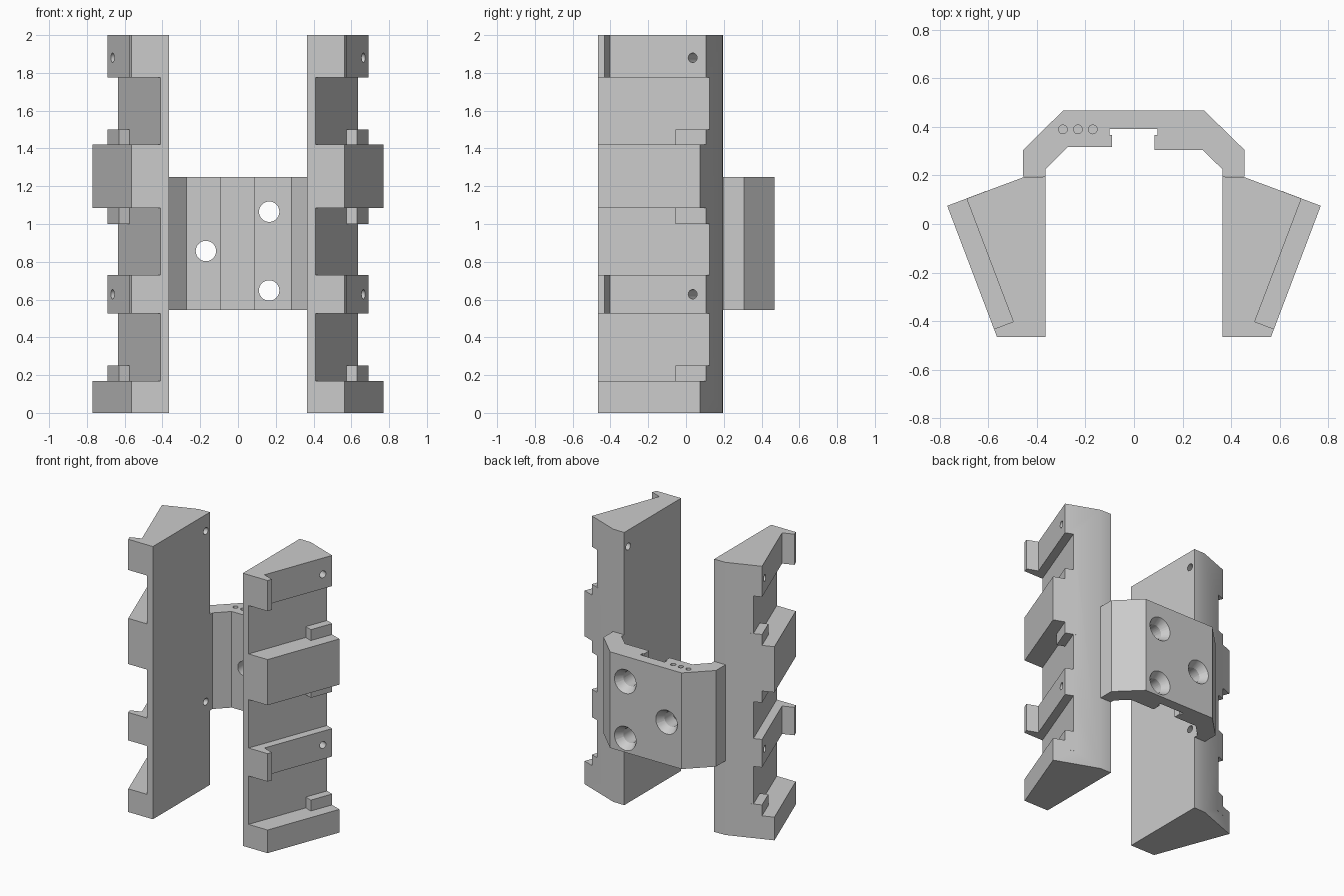
import bpy, bmesh, math
from mathutils import Vector, Matrix

cube = bpy.data.objects.get("Cube")
if cube:
    bpy.data.objects.remove(cube, do_unlink=True)

grey = bpy.data.materials.new("plain grey")
grey.use_nodes = True
grey.diffuse_color = (0.6, 0.6, 0.6, 1)
grey.node_tree.nodes["Principled BSDF"].inputs["Base Color"].default_value = (0.6, 0.6, 0.6, 1)


def finish(name, bm):
    bmesh.ops.recalc_face_normals(bm, faces=bm.faces)
    mesh = bpy.data.meshes.new(name)
    bm.to_mesh(mesh)
    bm.free()
    mesh.materials.append(grey)
    ob = bpy.data.objects.new(name, mesh)
    bpy.context.collection.objects.link(ob)
    return ob


def prism(name, outline, z0, z1, side=1):
    """Extrude a plan outline from z0 to z1, mirrored when side is -1."""
    bm = bmesh.new()
    face = bm.faces.new([bm.verts.new((x * side, y, z0)) for x, y in outline])
    top = bmesh.ops.extrude_face_region(bm, geom=[face])["geom"]
    bmesh.ops.translate(bm, vec=(0, 0, z1 - z0),
                        verts=[v for v in top if isinstance(v, bmesh.types.BMVert)])
    return finish(name, bm)


def rod(name, start, end, r0, r1):
    """Cylinder or cone between two points."""
    start, end = Vector(start), Vector(end)
    axis = end - start
    spin = axis.to_track_quat("Z", "Y").to_matrix().to_4x4()
    bm = bmesh.new()
    bmesh.ops.create_cone(bm, cap_ends=True, segments=32, radius1=r0, radius2=r1,
                          depth=axis.length,
                          matrix=Matrix.Translation((start + end) / 2) @ spin)
    return finish(name, bm)


def combine(target, tool, operation="DIFFERENCE"):
    tool.hide_render = True
    mod = target.modifiers.new("cut", "BOOLEAN")
    mod.operation, mod.object, mod.solver = operation, tool, "EXACT"
    bpy.context.view_layer.objects.active = target
    bpy.ops.object.modifier_apply(modifier=mod.name)
    bpy.data.objects.remove(tool, do_unlink=True)


def smooth(ob):
    bpy.ops.object.select_all(action="DESELECT")
    ob.select_set(True)
    bpy.context.view_layer.objects.active = ob
    bpy.ops.object.shade_smooth_by_angle(angle=math.radians(30))


# Directions of the slanted outer wall, measured from its rear corner
corner = Vector((0.77, 0.075))
along = Vector((-0.205, -0.54)).normalized()
inward = Vector((along.y, -along.x))


def wall(a, b):
    return corner + along * a + inward * b


POCKET, RECESS = 0.144, 0.085
column_outline = [(0.365, -0.465), (0.565, -0.465), corner, (0.455, 0.193), (0.365, 0.195)]

for side, label in ((1, "left"), (-1, "right")):
    column = prism(label + "_column", column_outline, 0, 2, side)
    # Deep pockets run right through the front
    slot = [wall(-0.2, POCKET), wall(0.9, POCKET), wall(0.9, -0.2), wall(-0.2, -0.2)]
    for z0, z1 in ((0.17, 0.525), (0.73, 1.085), (1.42, 1.775)):
        combine(column, prism("pocket", slot, z0, z1, side))
    # Shallow recesses stop at a front lip
    shelf = [wall(-0.2, RECESS), wall(0.543, RECESS), wall(0.543, -0.2), wall(-0.2, -0.2)]
    for z0, z1 in ((0.5, 0.75), (1.75, 2.1)):
        combine(column, prism("recess", shelf, z0, z1, side))
    # Small rear tabs next to the full blocks
    tab = [wall(0, RECESS), wall(0.172, RECESS), wall(0.172, 0.17), wall(0, 0.17)]
    for z0, z1 in ((0.1, 0.25), (1.0, 1.5)):
        combine(column, prism("tab", tab, z0, z1, side), "UNION")
    # Pin holes through the recessed walls
    for z in (0.628, 1.88):
        p, q = wall(0.075, 0), wall(0.075, 0.55)
        combine(column, rod("pin_hole", (p.x * side, p.y, z), (q.x * side, q.y, z), 0.025, 0.025))
    smooth(column)

# Rear bracket bridging the two columns, with an undercut slot inside
bracket_outline = [
    (-0.457, 0.195), (-0.457, 0.305), (-0.292, 0.468), (0.289, 0.468), (0.455, 0.306),
    (0.455, 0.195), (0.365, 0.195), (0.365, 0.225), (0.282, 0.306), (0.085, 0.306),
    (0.085, 0.366), (0.097, 0.366), (0.097, 0.392), (-0.102, 0.392), (-0.102, 0.366),
    (-0.09, 0.366), (-0.09, 0.317), (-0.273, 0.317), (-0.365, 0.225), (-0.365, 0.195)]
bracket = prism("rear_bracket", bracket_outline, 0.545, 1.25)

# Countersunk screw holes
for x, z in ((-0.17, 0.857), (0.165, 1.065), (0.165, 0.648)):
    combine(bracket, rod("screw_hole", (x, 0.2, z), (x, 0.6, z), 0.054, 0.054))
    combine(bracket, rod("countersink", (x, 0.408, z), (x, 0.488, z), 0.05, 0.1))

# Blind holes in the top edge
for x in (-0.293, -0.231, -0.17):
    combine(bracket, rod("top_hole", (x, 0.39, 1.1), (x, 0.39, 1.3), 0.018, 0.018))
smooth(bracket)
